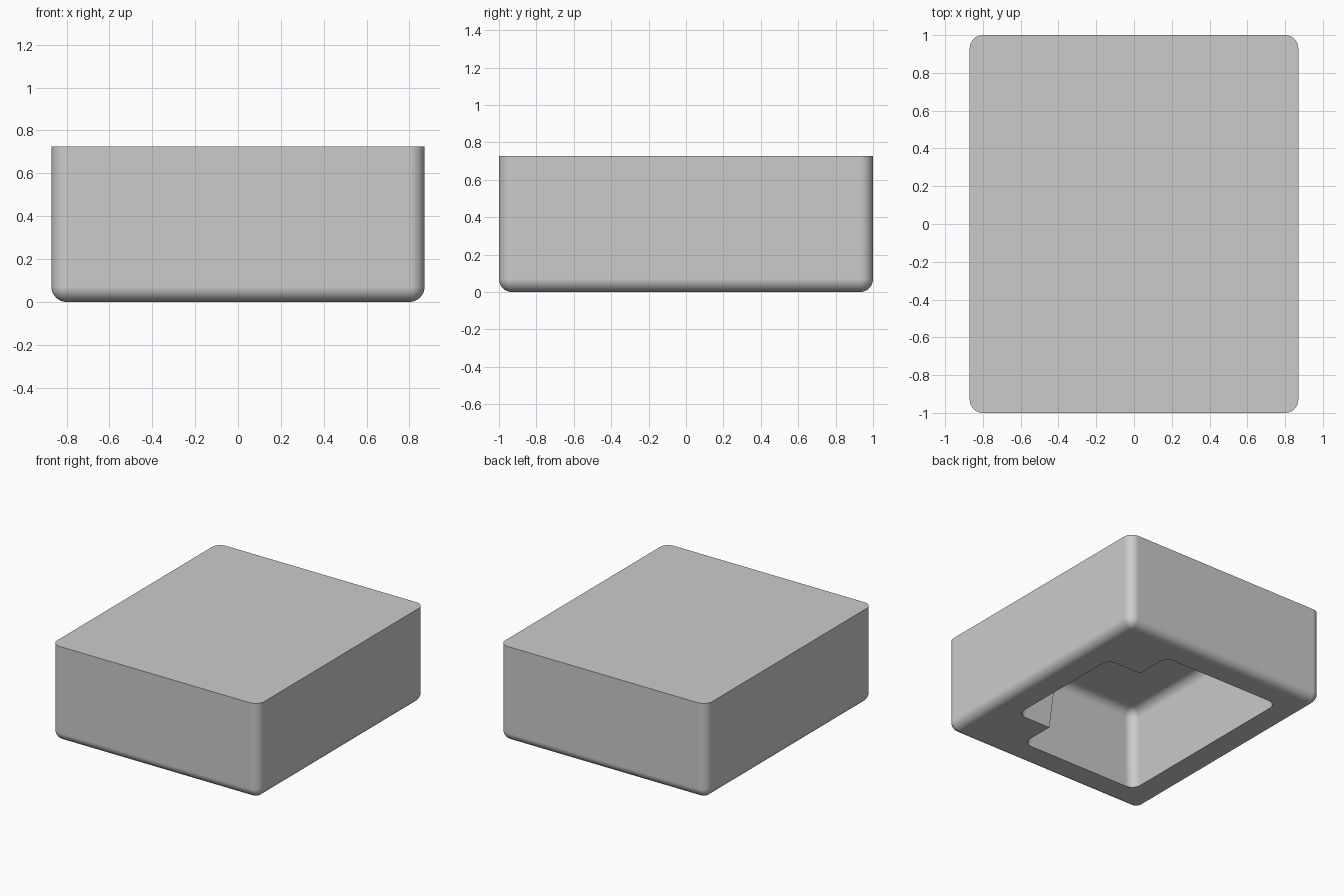
import bpy
import bmesh
from math import sin, cos, pi, radians

cube = bpy.data.objects.get("Cube")
if cube:
    bpy.data.objects.remove(cube)

HX, HY, HEIGHT = 0.87, 1.0, 0.726  # outer half sizes and height
R = 0.07                           # fillet radius
CEILING = 0.585                    # depth of the underside pocket
DRAFT = 0.08                       # slope of the pocket walls
STEPS = 8


def outline(corners, z):
    """Ring of points for an axis-aligned polygon; each corner is x, y, radius."""
    points = []
    for i, (x, y, r) in enumerate(corners):
        if r == 0:
            points.append((x, y, z))
            continue
        px, py, _ = corners[i - 1]
        nx, ny, _ = corners[(i + 1) % len(corners)]
        # Unit directions toward the previous and next corners
        a = ((px > x) - (px < x), (py > y) - (py < y))
        b = ((nx > x) - (nx < x), (ny > y) - (ny < y))
        for k in range(STEPS + 1):
            t = k / STEPS * pi / 2
            u, v = r * (1 - sin(t)), r * (1 - cos(t))
            points.append((x + a[0] * u + b[0] * v, y + a[1] * u + b[1] * v, z))
    return points


def outer_ring(inset, z):
    x, y, r = HX - inset, HY - inset, max(R - inset, 0.002)
    return outline([(-x, -y, r), (x, -y, r), (x, y, r), (-x, y, r)], z)


def pocket_ring(inset, r, z):
    # Rectangle with square blocks left standing in the two +x corners
    x, y = 0.65 - inset, 0.78 - inset
    bx, by = 0.36 - inset, 0.495 - inset
    return outline([(-x, -y, r), (bx, -y, r), (bx, -by, 0), (x, -by, r),
                    (x, by, r), (bx, by, 0), (bx, y, r), (-x, y, r)], z)


def loft(bm, rings):
    loops = [[bm.verts.new(p) for p in ring] for ring in rings]
    for low, high in zip(loops, loops[1:]):
        for i in range(len(low)):
            j = (i + 1) % len(low)
            bm.faces.new((low[i], low[j], high[j], high[i]))
    bm.faces.new(loops[-1])
    return loops[0]


bm = bmesh.new()
angles = [k / STEPS * pi / 2 for k in range(STEPS + 1)]

# Outer shell: rounded bottom edge, straight walls, flat top
outer = [outer_ring(R * (1 - sin(t)), R * (1 - cos(t))) for t in angles]
outer_rim = loft(bm, outer + [outer_ring(0, HEIGHT)])

# Underside pocket: drafted walls and a filleted ceiling
base = DRAFT * (CEILING - R)
pocket = [pocket_ring(0, R, 0)]
for t in angles:
    inset = R * (1 - cos(t))
    pocket.append(pocket_ring(base + inset, max(R - inset, 0.002),
                              CEILING - R + R * sin(t)))
pocket_rim = loft(bm, pocket)

# Flat underside between the two rims
rim_edges = []
for rim in (outer_rim, pocket_rim):
    rim_edges += [bm.edges.get((rim[i - 1], rim[i])) for i in range(len(rim))]
bmesh.ops.triangle_fill(bm, edges=rim_edges, use_beauty=True)
bmesh.ops.recalc_face_normals(bm, faces=bm.faces)

mesh = bpy.data.meshes.new("hollow_block")
bm.to_mesh(mesh)
bm.free()
block = bpy.data.objects.new("hollow_block", mesh)
bpy.context.collection.objects.link(block)

# Plain grey material
grey = bpy.data.materials.new("plain_grey")
grey.use_nodes = True
color = (0.6, 0.6, 0.6, 1)
grey.diffuse_color = color
grey.node_tree.nodes["Principled BSDF"].inputs["Base Color"].default_value = color
mesh.materials.append(grey)

bpy.ops.object.select_all(action="DESELECT")
block.select_set(True)
bpy.context.view_layer.objects.active = block
bpy.ops.object.shade_smooth_by_angle(angle=radians(35))

# Keep large flat walls evenly shaded beside the fillets
weighted = block.modifiers.new("even_shading", "WEIGHTED_NORMAL")
weighted.keep_sharp = True
